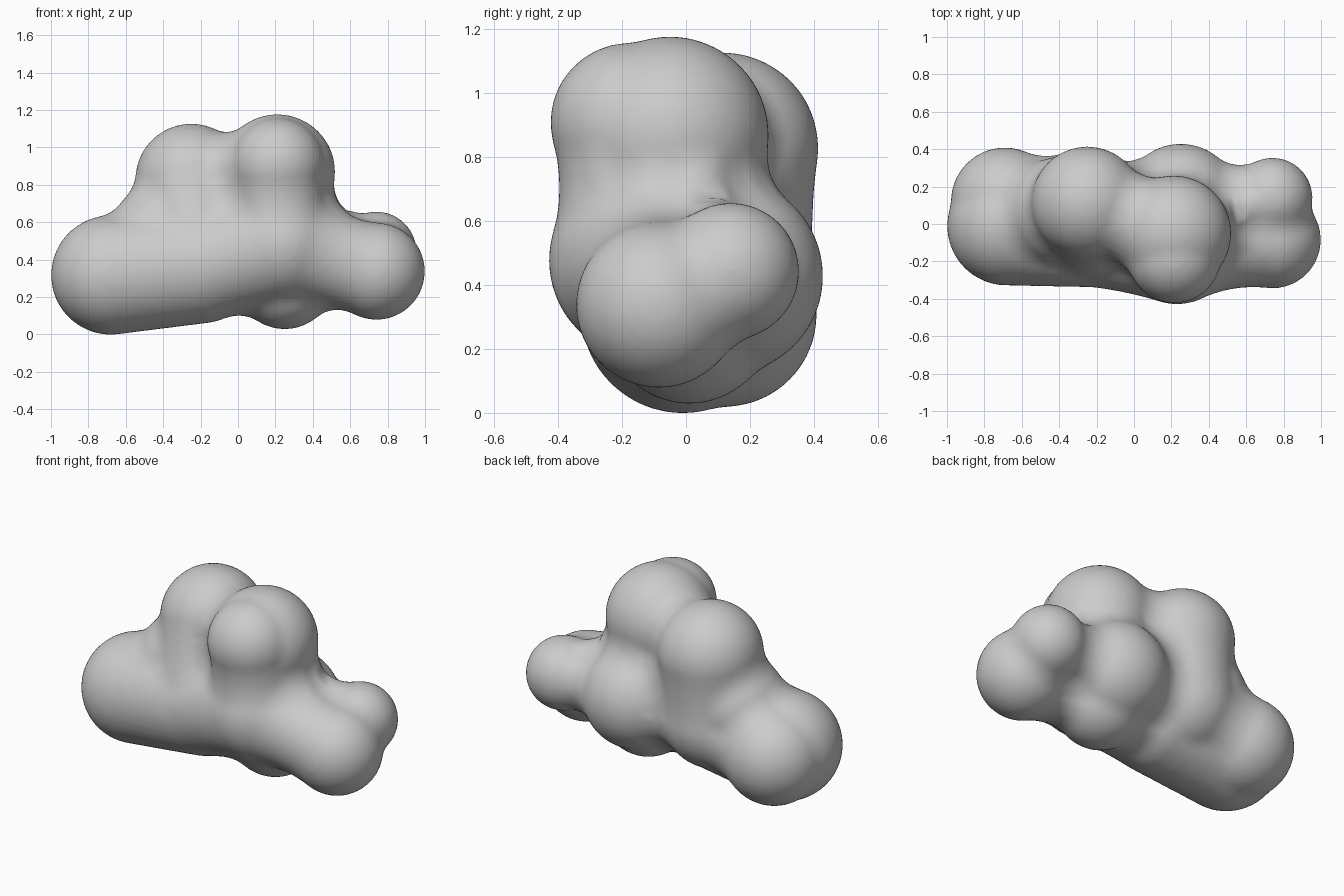
import bpy, bmesh
from mathutils import Matrix, Vector
from mathutils.bvhtree import BVHTree

if "Cube" in bpy.data.objects:
    bpy.data.objects.remove(bpy.data.objects["Cube"])

PROBE = 0.16  # radius of the rolling ball that fills the creases

# Lobes: x, y, z, radius
LOBES = {
    "left_front": (-0.68, -0.01, 0.32, 0.32),
    "left_back": (-0.69, 0.12, 0.31, 0.29),
    "core_left": (-0.20, -0.03, 0.37, 0.31),
    "core_left_back": (-0.27, 0.10, 0.43, 0.30),
    "left_fill": (-0.39, 0.07, 0.54, 0.29),
    "upper_left": (-0.25, 0.115, 0.83, 0.30),
    "upper_right": (0.21, -0.05, 0.87, 0.31),
    "front_bump": (0.215, -0.175, 0.91, 0.25),
    "core_right": (0.23, -0.12, 0.48, 0.31),
    "back_bulge": (0.25, 0.12, 0.43, 0.31),
    "under_bulge": (0.25, 0.01, 0.30, 0.27),
    "right_front": (0.74, -0.085, 0.34, 0.26),
    "right_back": (0.74, 0.14, 0.445, 0.215),
}

# Necks joining two lobes: lobe, lobe, how much thinner the middle is
LINKS = [
    ("left_front", "core_left", 0.0),
    ("left_back", "core_left_back", 0.04),
    ("core_left_back", "upper_left", 0.01),
    ("core_left", "upper_left", 0.01),
    ("core_left", "core_right", 0.01),
    ("core_right", "upper_right", 0.03),
    ("core_right", "front_bump", 0.03),
    ("upper_left", "upper_right", 0.07),
    ("core_right", "right_front", 0.035),
    ("back_bulge", "right_back", 0.075),
]

balls = [Vector(b) for b in LOBES.values()]
for a, b, thin in LINKS:
    for i in range(1, 8):
        t = i / 8
        ball = Vector(LOBES[a]).lerp(Vector(LOBES[b]), t)
        ball[3] -= thin * 4 * t * (1 - t)
        balls.append(ball)


def merged_lobes(name, grow, voxel):
    """Union of all lobes and necks, each grown by the given amount."""
    bm = bmesh.new()
    for ball in balls:
        bmesh.ops.create_icosphere(bm, subdivisions=4, radius=ball[3] + grow,
                                   matrix=Matrix.Translation(ball[:3]))
    mesh = bpy.data.meshes.new(name)
    bm.to_mesh(mesh)
    bm.free()
    obj = bpy.data.objects.new(name, mesh)
    bpy.context.collection.objects.link(obj)
    mod = obj.modifiers.new("Merge", 'REMESH')
    mod.mode = 'VOXEL'
    mod.voxel_size = voxel
    bpy.context.view_layer.objects.active = obj
    obj.select_set(True)
    bpy.ops.object.modifier_apply(modifier=mod.name)
    obj.select_set(False)
    return obj


# Grown shell, used only to measure distances
shell = merged_lobes("offset_shell", PROBE, 0.015)
bm = bmesh.new()
bm.from_mesh(shell.data)
tree = BVHTree.FromBMesh(bm)
bm.free()
bpy.data.objects.remove(shell)

# Lobed body: pull every point to one probe radius inside the shell
body = merged_lobes("lobed_body", 0.0, 0.018)
for v in body.data.vertices:
    q = tree.find_nearest(v.co)[0]
    v.co = q + (v.co - q).normalized() * PROBE

# Even out the surface
bm = bmesh.new()
bm.from_mesh(body.data)
for _ in range(3):
    bmesh.ops.smooth_vert(bm, verts=bm.verts, factor=0.5,
                          use_axis_x=True, use_axis_y=True, use_axis_z=True)
low = min(v.co.z for v in bm.verts)
bmesh.ops.translate(bm, verts=bm.verts, vec=Vector((0, 0, -low)))
bm.to_mesh(body.data)
bm.free()

bpy.context.view_layer.objects.active = body
body.select_set(True)
bpy.ops.object.shade_smooth()
